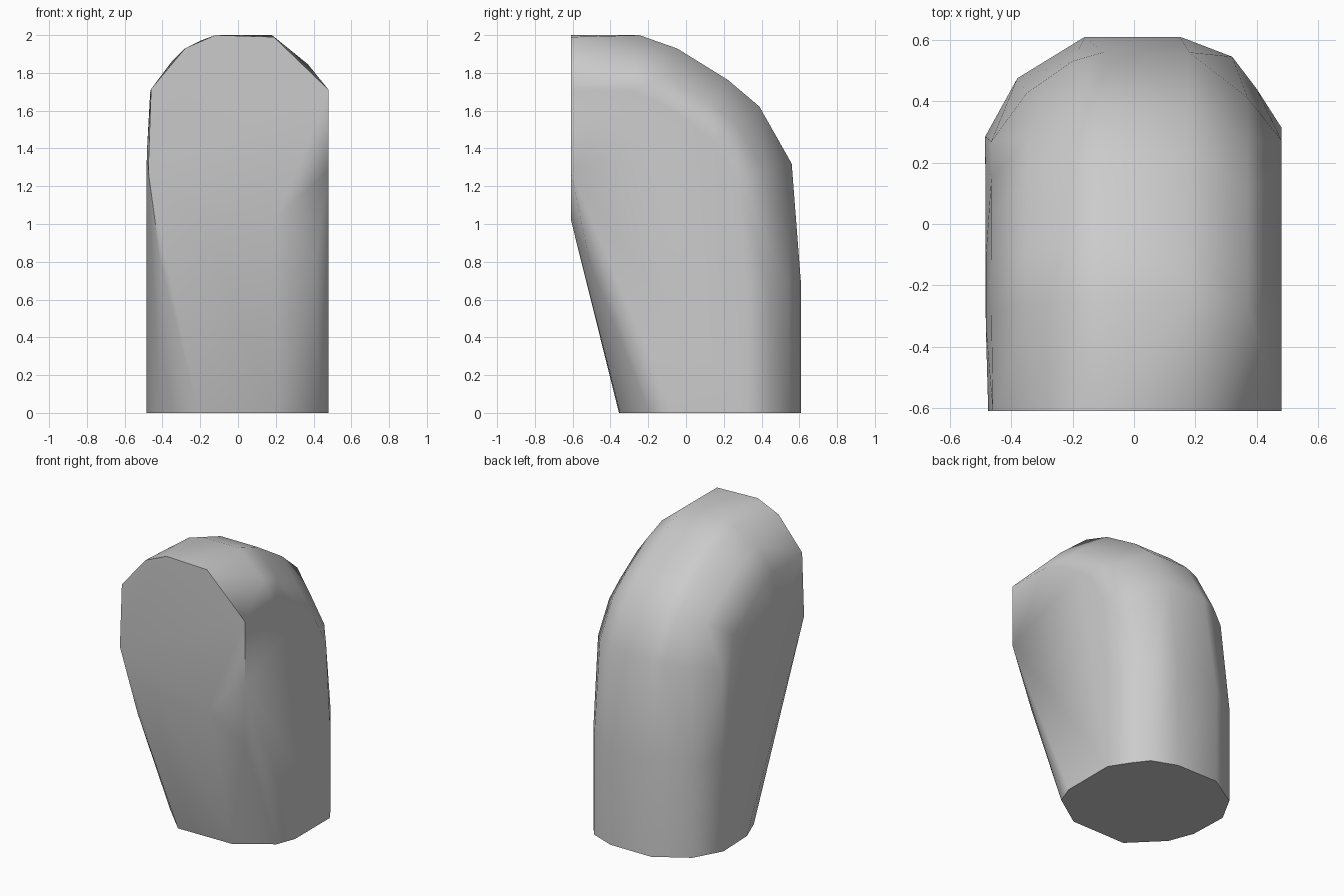
import bpy
import bmesh
import math

cube = bpy.data.objects.get("Cube")
if cube:
    bpy.data.objects.remove(cube, do_unlink=True)

# Plain grey material
grey = bpy.data.materials.new("plain_grey")
grey.use_nodes = True
color = (0.6, 0.6, 0.6, 1.0)
grey.diffuse_color = color
grey.node_tree.nodes["Principled BSDF"].inputs["Base Color"].default_value = color

# Faceted pipe sections: (sideways, outward from the pipe axis)
pipe_section = [(0.15, 0.485), (0.32, 0.42), (0.4, 0.315), (0.48, 0.19), (0.48, -0.19),
                (0.43, -0.32), (0.2, -0.475), (-0.21, -0.48), (-0.41, -0.28),
                (-0.475, -0.11), (-0.485, 0.16), (-0.38, 0.35), (-0.16, 0.485)]
bend_section = [(0.18, 0.485), (0.37, 0.33), (0.48, 0.185), (0.48, -0.2),
                (-0.483, -0.15), (-0.465, 0.18), (-0.35, 0.345), (-0.2, 0.455), (-0.1, 0.485)]
front_section = [(0.19, 0.475), (0.48, 0.195), (0.48, -0.235), (0.2, -0.49),
                 (-0.2, -0.49), (-0.475, -0.235), (-0.46, 0.2), (-0.28, 0.415), (-0.12, 0.485)]

bend_y, bend_z, bend_radius = -0.375, 1.025, 0.5


def add_ring(bm, section, y, z, angle):
    """Section ring around an axis point, tilted by the bend angle."""
    for side, out in section:
        bm.verts.new((side, y + out * math.cos(angle), z + out * math.sin(angle)))


bm = bmesh.new()

# Straight lower pipe
for height in (0.0, 0.67):
    add_ring(bm, pipe_section, bend_y + bend_radius, height, 0.0)

# Bend towards the front, slightly flattened midway
for degrees, radius in ((17.5, 0.495), (38, 0.484), (51, 0.464), (70, 0.477), (82.5, 0.498)):
    a = math.radians(degrees)
    add_ring(bm, bend_section, bend_y + radius * math.cos(a), bend_z + radius * math.sin(a), a)

# Front opening, closed flat
add_ring(bm, front_section, -0.61, bend_z + bend_radius - 0.01, math.pi / 2)

# Fuller corners under the front opening
for side in (-0.41, 0.41):
    bm.verts.new((side, -0.51, 0.8))

# Wrap all rings in one convex skin
hull = bmesh.ops.convex_hull(bm, input=bm.verts[:])
inside = {v for v in hull["geom_interior"] + hull["geom_unused"] if isinstance(v, bmesh.types.BMVert)}
bmesh.ops.delete(bm, geom=list(inside), context='VERTS')
bmesh.ops.dissolve_limit(bm, angle_limit=math.radians(1), verts=bm.verts[:], edges=bm.edges[:])
bmesh.ops.recalc_face_normals(bm, faces=bm.faces[:])

mesh = bpy.data.meshes.new("elbow_body")
bm.to_mesh(mesh)
bm.free()
mesh.materials.append(grey)
body = bpy.data.objects.new("elbow_body", mesh)
bpy.context.collection.objects.link(body)

# Smooth shading with crisp rims
bpy.ops.object.select_all(action='DESELECT')
body.select_set(True)
bpy.context.view_layer.objects.active = body
bpy.ops.object.shade_smooth_by_angle(angle=math.radians(40))
weighted = body.modifiers.new("even_shading", 'WEIGHTED_NORMAL')
weighted.keep_sharp = True
